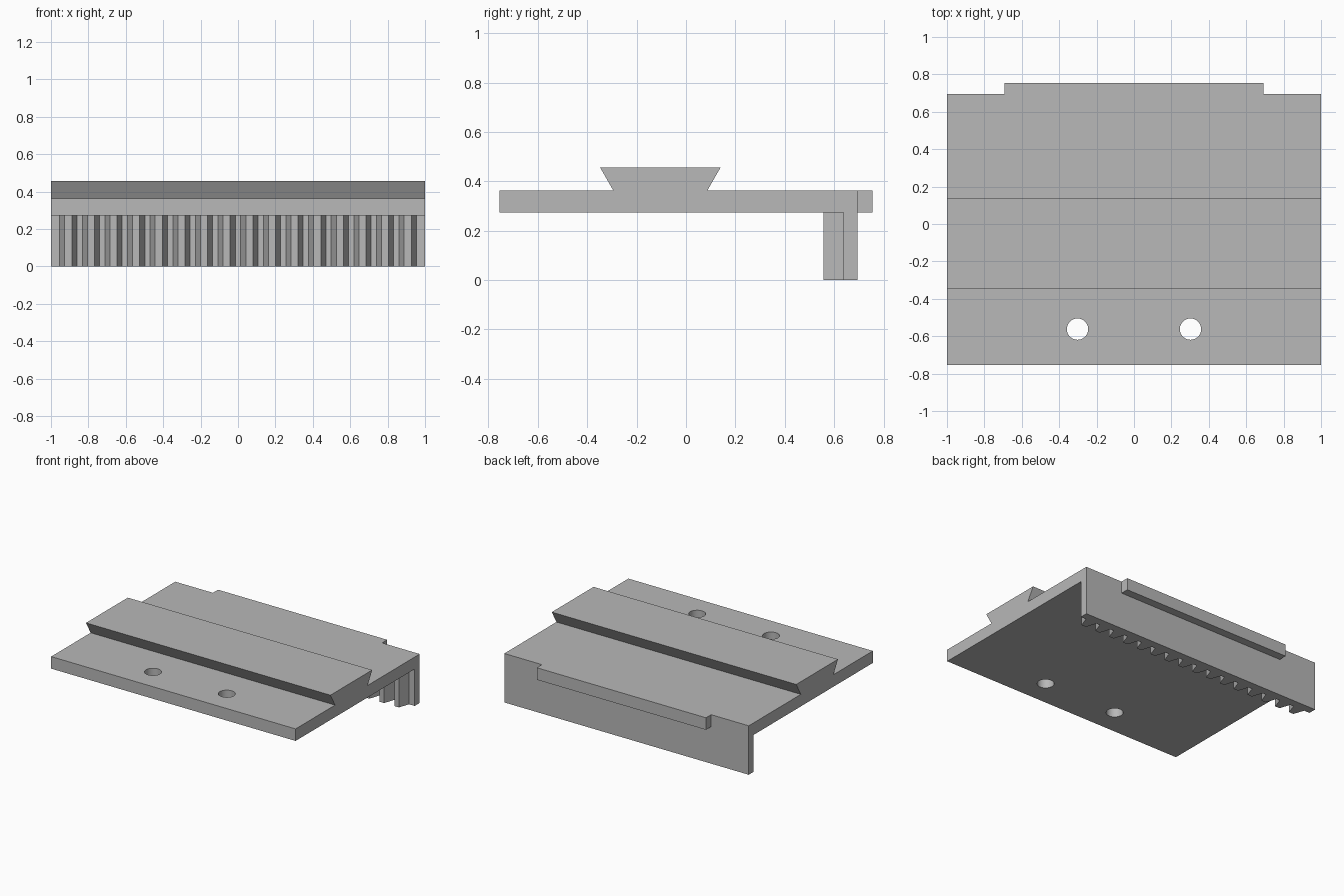
import bpy
import bmesh
from mathutils import Vector

cube = bpy.data.objects.get("Cube")
if cube:
    bpy.data.objects.remove(cube, do_unlink=True)

grey = bpy.data.materials.new("machined grey")
grey.use_nodes = True
colour = (0.48, 0.48, 0.48, 1)
grey.diffuse_color = colour
grey.node_tree.nodes["Principled BSDF"].inputs["Base Color"].default_value = colour


def extrude(bm, points, offset):
    """Extrude a closed outline into a solid prism."""
    face = bm.faces.new([bm.verts.new(p) for p in points])
    result = bmesh.ops.extrude_face_region(bm, geom=[face], use_keep_orig=True)
    verts = [g for g in result["geom"] if isinstance(g, bmesh.types.BMVert)]
    bmesh.ops.translate(bm, verts=verts, vec=Vector(offset))


def finish(bm, name):
    bmesh.ops.recalc_face_normals(bm, faces=bm.faces[:])
    mesh = bpy.data.meshes.new(name)
    bm.to_mesh(mesh)
    bm.free()
    mesh.materials.append(grey)
    obj = bpy.data.objects.new(name, mesh)
    bpy.context.collection.objects.link(obj)
    return obj


FRONT, BACK, WEB = -0.755, 0.695, 0.637
UNDER, DECK, TOP = 0.273, 0.362, 0.456

# Plate with dovetail rail and back flange, as one side profile
profile = [(FRONT, UNDER), (WEB, UNDER), (WEB, 0), (BACK, 0), (BACK, DECK),
           (0.086, DECK), (0.14, TOP), (-0.348, TOP), (-0.294, DECK), (FRONT, DECK)]
bm = bmesh.new()
extrude(bm, [(-1, y, z) for y, z in profile], (2, 0, 0))
body = finish(bm, "slide_plate")

# Two screw holes through the plate
bm = bmesh.new()
for side in (-1, 1):
    hole = bmesh.ops.create_cone(bm, cap_ends=True, segments=48,
                                 radius1=0.057, radius2=0.057, depth=0.4)
    bmesh.ops.translate(bm, verts=hole["verts"], vec=(side * 0.302, -0.562, 0.32))
cutter = finish(bm, "hole_cutter")
cutter.hide_render = True
cut = body.modifiers.new("screw_holes", "BOOLEAN")
cut.operation = "DIFFERENCE"
cut.solver = "EXACT"
cut.object = cutter
bpy.ops.object.select_all(action="DESELECT")
bpy.context.view_layer.objects.active = body
body.select_set(True)
bpy.ops.object.modifier_apply(modifier=cut.name)
bpy.data.objects.remove(cutter, do_unlink=True)
bpy.ops.object.shade_smooth_by_angle()

# Stop ledge along the back edge
bm = bmesh.new()
extrude(bm, [(-0.692, BACK, UNDER), (0.692, BACK, UNDER),
             (0.692, BACK, DECK), (-0.692, BACK, DECK)], (0, 0.06, 0))
finish(bm, "back_ledge")

# Rack teeth on the inside of the flange
TEETH, PITCH, ROOT, TIP = 16, 0.121, 0.046, 0.019
bm = bmesh.new()
for i in range(TEETH):
    x = (i - (TEETH - 1) / 2) * PITCH
    extrude(bm, [(x - ROOT, WEB, 0), (x - TIP, 0.557, 0),
                 (x + TIP, 0.557, 0), (x + ROOT, WEB, 0)], (0, 0, UNDER))
finish(bm, "rack_teeth")
